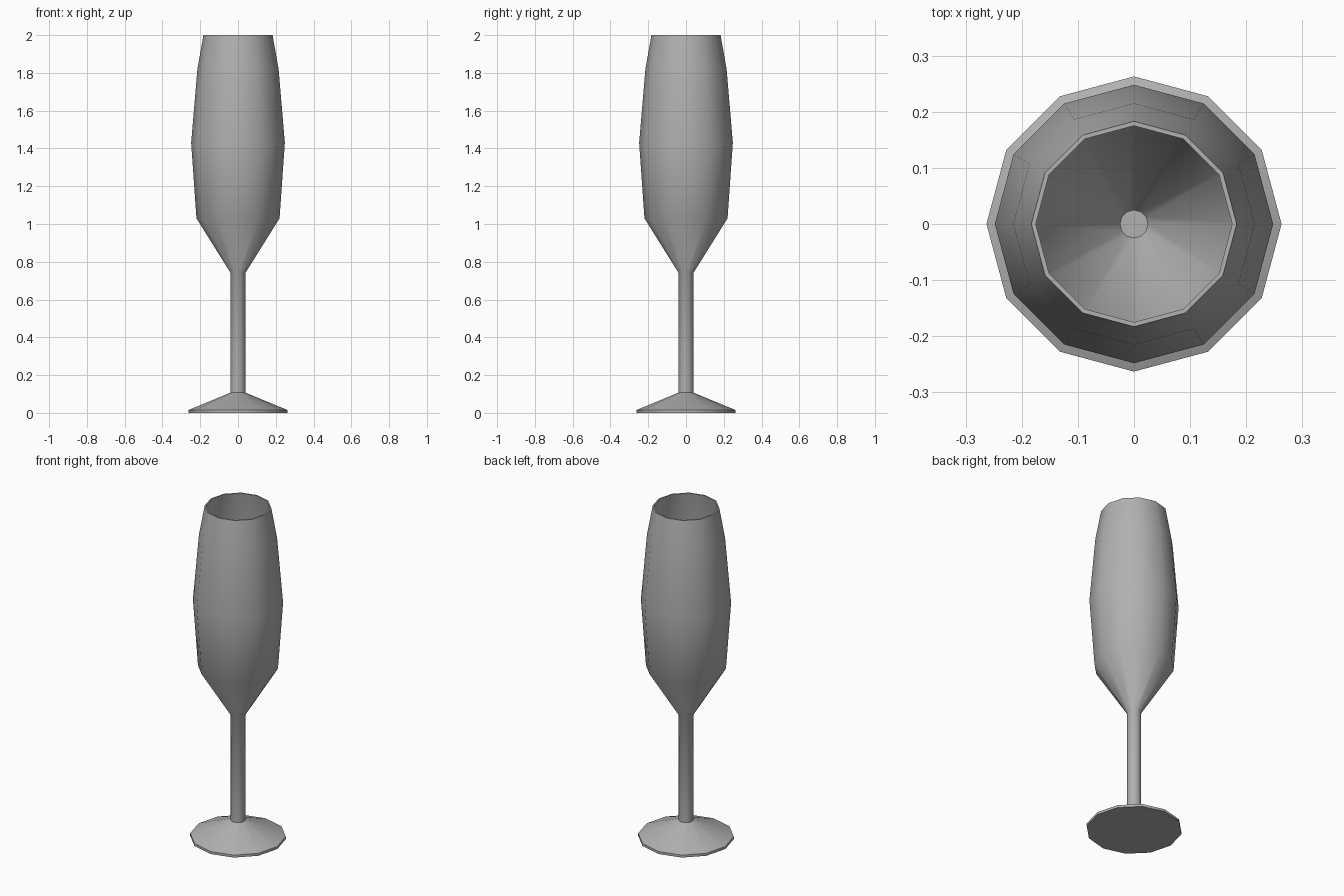
import bpy, bmesh, math

if "Cube" in bpy.data.objects:
    bpy.data.objects.remove(bpy.data.objects["Cube"])

SIDES = 12


def lathe(name, profile):
    """Turn an (r, z) profile around z; the end rings are closed with flat caps."""
    bm = bmesh.new()
    rings = []
    for r, z in profile:
        rings.append([bm.verts.new((r * math.cos(2 * math.pi * i / SIDES),
                                    r * math.sin(2 * math.pi * i / SIDES), z))
                      for i in range(SIDES)])
    for a, b in zip(rings, rings[1:]):
        for i in range(SIDES):
            j = (i + 1) % SIDES
            bm.faces.new((a[i], a[j], b[j], b[i]))
    bm.faces.new(rings[0][::-1])
    bm.faces.new(rings[-1])
    bmesh.ops.recalc_face_normals(bm, faces=bm.faces)
    mesh = bpy.data.meshes.new(name)
    bm.to_mesh(mesh)
    bm.free()
    obj = bpy.data.objects.new(name, mesh)
    bpy.context.collection.objects.link(obj)
    bpy.ops.object.select_all(action='DESELECT')
    obj.select_set(True)
    bpy.context.view_layer.objects.active = obj
    bpy.ops.object.shade_smooth_by_angle(angle=math.radians(40))
    return obj


# foot, stem, bowl outside
outer = [(0.263, 0.0), (0.263, 0.015), (0.04, 0.107), (0.04, 0.742),
         (0.22, 1.03), (0.248, 1.43), (0.215, 1.82), (0.183, 2.0)]
# rim and bowl inside, down to the small flat floor
inner = [(0.175, 2.0), (0.207, 1.82), (0.24, 1.43), (0.212, 1.033), (0.025, 0.745)]

glass = lathe("flute_glass", outer + inner)

# darker grey
grey = bpy.data.materials.new("dark_grey")
grey.diffuse_color = (0.44, 0.44, 0.44, 1.0)
grey.use_nodes = True
grey.node_tree.nodes["Principled BSDF"].inputs["Base Color"].default_value = grey.diffuse_color
glass.data.materials.append(grey)
